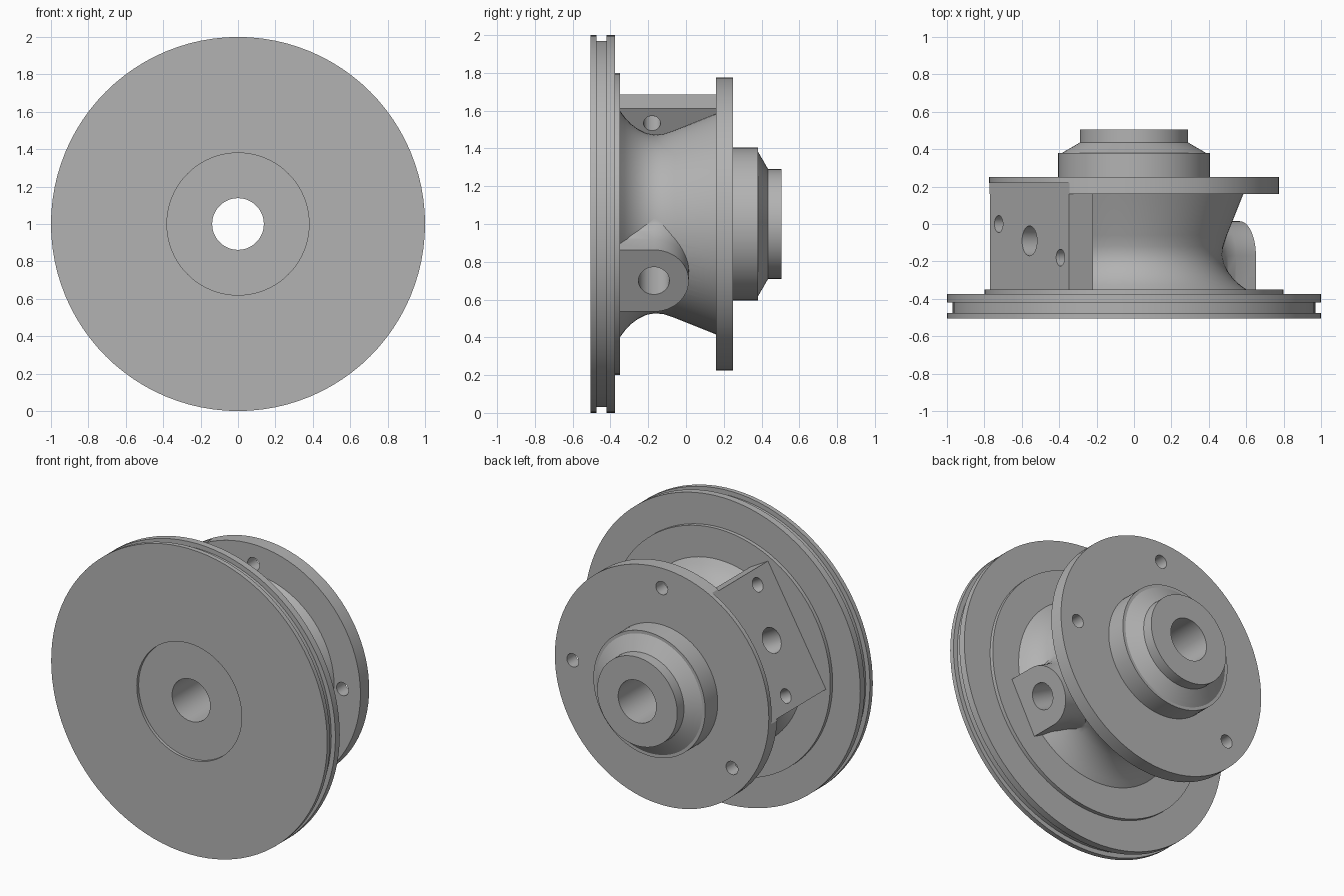
import bpy, bmesh
from math import cos, sin, pi, radians
from mathutils import Matrix, Vector

if "Cube" in bpy.data.objects:
    bpy.data.objects.remove(bpy.data.objects["Cube"])

SEGMENTS = 96
BORE = 0.138
CENTRE = Vector((0, 0, 1))

metal = bpy.data.materials.new("plain grey metal")
metal.use_nodes = True
metal.diffuse_color = (0.45, 0.45, 0.45, 1)
metal.node_tree.nodes["Principled BSDF"].inputs["Base Color"].default_value = metal.diffuse_color


def finish(name, bm):
    bmesh.ops.recalc_face_normals(bm, faces=bm.faces)
    mesh = bpy.data.meshes.new(name)
    bm.to_mesh(mesh)
    bm.free()
    mesh.materials.append(metal)
    obj = bpy.data.objects.new(name, mesh)
    bpy.context.collection.objects.link(obj)
    return obj


def revolve(name, profile):
    """Spin a closed (y, radius) profile around the main axis."""
    bm = bmesh.new()
    verts = [bm.verts.new((r, y, 1)) for y, r in profile]
    edges = [bm.edges.new((v, verts[i - 1])) for i, v in enumerate(verts)]
    bmesh.ops.spin(bm, geom=verts + edges, cent=CENTRE, axis=(0, 1, 0),
                   angle=2 * pi, steps=SEGMENTS, use_merge=True)
    return finish(name, bm)


def radial_frame(degrees):
    """Local x points outward from the axis, y along it, z is tangential."""
    a = radians(degrees)
    n, y = Vector((cos(a), 0, sin(a))), Vector((0, 1, 0))
    frame = Matrix((n, y, n.cross(y))).transposed().to_4x4()
    return Matrix.Translation(CENTRE) @ frame


def box(name, frame, low, high):
    low, high = Vector(low), Vector(high)
    bm = bmesh.new()
    size = Matrix.Diagonal(high - low).to_4x4()
    bmesh.ops.create_cube(bm, size=1, matrix=frame @ Matrix.Translation((low + high) / 2) @ size)
    return finish(name, bm)


def rod(name, frame, start, end, radius):
    """Cylinder between two points given in a local frame."""
    start, end = Vector(start), Vector(end)
    turn = (end - start).to_track_quat('Z', 'Y').to_matrix().to_4x4()
    bm = bmesh.new()
    bmesh.ops.create_cone(bm, cap_ends=True, segments=40, radius1=radius, radius2=radius,
                          depth=(end - start).length,
                          matrix=frame @ Matrix.Translation((start + end) / 2) @ turn)
    return finish(name, bm)


def combine(target, tool, operation):
    tool.hide_render = True
    mod = target.modifiers.new("combine", 'BOOLEAN')
    mod.operation, mod.object, mod.solver = operation, tool, 'EXACT'
    bpy.context.view_layer.objects.active = target
    bpy.ops.object.modifier_apply(modifier=mod.name)
    bpy.data.objects.remove(tool)


def smooth(obj):
    bpy.ops.object.select_all(action='DESELECT')
    obj.select_set(True)
    bpy.context.view_layer.objects.active = obj
    bpy.ops.object.shade_smooth_by_angle(angle=radians(28))


# Grooved front disc with a shallow recess and a raised back step
disc = revolve("grooved_disc", [
    (-0.485, BORE), (-0.485, 0.38), (-0.505, 0.38), (-0.505, 1), (-0.475, 1),
    (-0.475, 0.97), (-0.42, 0.97), (-0.42, 1), (-0.375, 1), (-0.375, 0.8),
    (-0.35, 0.8), (-0.35, BORE)])

# Waisted housing, rear flange and stepped nose in one casting
housing = revolve("housing", [
    (-0.35, BORE), (-0.35, 0.6), (-0.325, 0.566), (-0.295, 0.533), (-0.255, 0.503),
    (-0.21, 0.481), (-0.165, 0.473), (-0.12, 0.477), (-0.06, 0.497), (0.16, 0.585),
    (0.16, 0.775), (0.25, 0.775), (0.25, 0.405), (0.38, 0.405), (0.38, 0.385),
    (0.435, 0.29), (0.505, 0.29), (0.505, BORE)])

# Mounting pad, milled flat together with the flange edge
pad_frame = radial_frame(150)
combine(housing, rod("pad_core", pad_frame, (0.4, -0.09, 0), (0.55, -0.09, 0), 0.15), 'UNION')
combine(housing, box("pad", pad_frame, (0.495, -0.35, -0.42), (0.7, 0.2, 0.42)), 'UNION')
combine(housing, box("flat_cut", pad_frame, (0.645, -0.4, -0.6), (0.9, 0.22, 0.6)), 'DIFFERENCE')

# Side port: U-shaped sections lofted outward with a flared root
port_frame = radial_frame(-28)
PORT_Y = -0.17
bm = bmesh.new()
rings = []
for out, half, reach in [(0.36, 0.3, 0.2), (0.39, 0.255, 0.197), (0.42, 0.227, 0.193),
                         (0.46, 0.203, 0.189), (0.52, 0.185, 0.185), (0.64, 0.185, 0.185)]:
    points = [(out, -0.35, half)]
    points += [(out, PORT_Y + reach * sin(pi * i / 24), half * cos(pi * i / 24)) for i in range(25)]
    points.append((out, -0.35, -half))
    rings.append([bm.verts.new(port_frame @ Vector(p)) for p in points])
for lower, upper in zip(rings, rings[1:]):
    for i in range(len(lower)):
        bm.faces.new((lower[i - 1], lower[i], upper[i], upper[i - 1]))
bm.faces.new(rings[0])
bm.faces.new(rings[-1])
combine(housing, finish("side_port", bm), 'UNION')

# Drilled holes: side port, pad centre, pad bolts and flange bolts
holes = [
    rod("port_hole", port_frame, (0.05, PORT_Y, 0), (0.8, PORT_Y, 0), 0.082),
    rod("pad_hole", pad_frame, (0.05, -0.09, 0), (0.8, -0.09, 0), 0.08),
    rod("pad_bolt_upper", pad_frame, (0.44, -0.18, -0.33), (0.8, -0.18, -0.33), 0.045),
    rod("pad_bolt_lower", pad_frame, (0.44, 0, 0.33), (0.8, 0, 0.33), 0.045),
]
for angle in (0, 90, 218):
    holes.append(rod("flange_bolt", radial_frame(angle), (0.645, 0.1, 0), (0.645, 0.3, 0), 0.043))
for hole in holes:
    combine(housing, hole, 'DIFFERENCE')

for part in (disc, housing):
    smooth(part)
